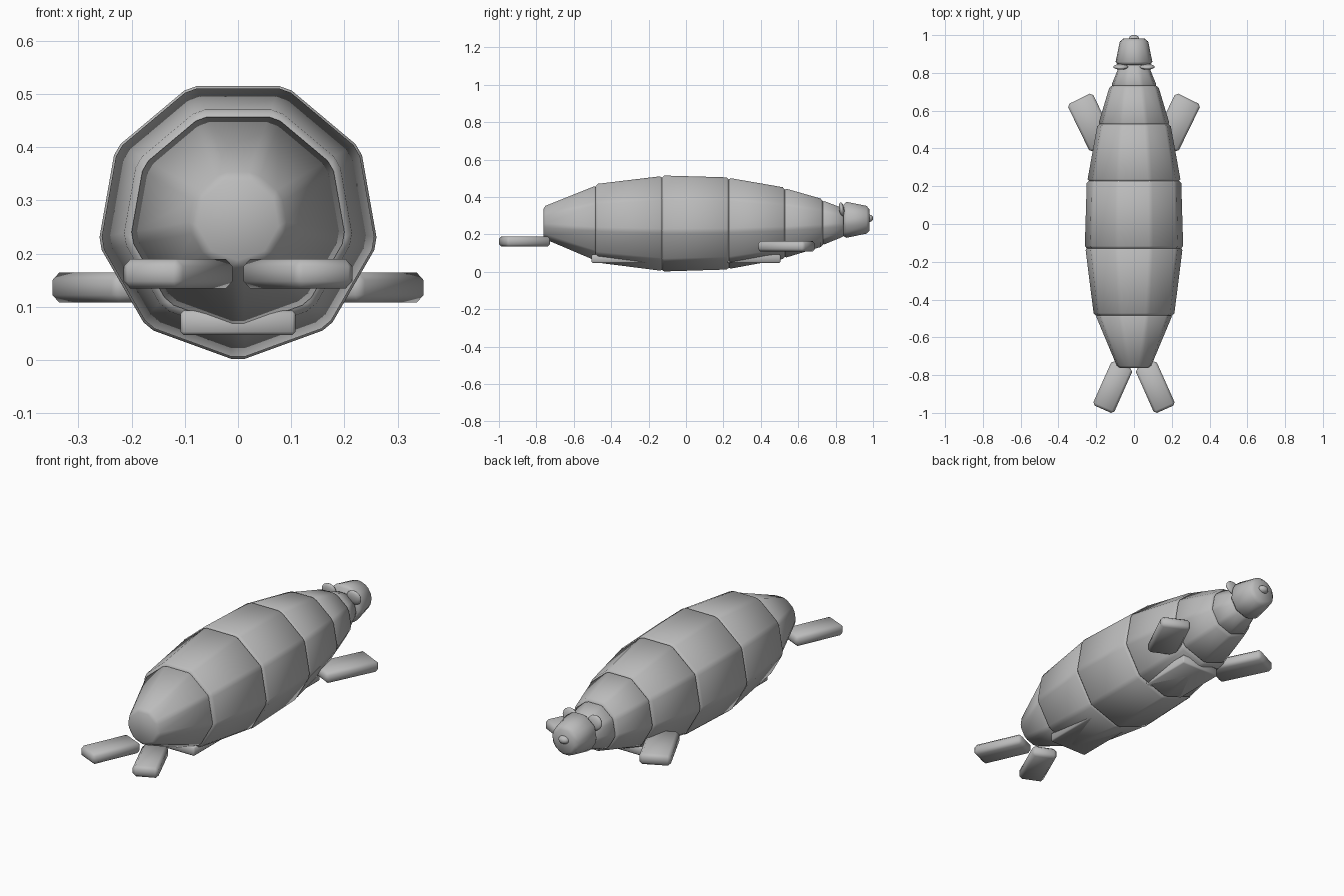
import bpy, math
from mathutils import Matrix

if "Cube" in bpy.data.objects:
    bpy.data.objects.remove(bpy.data.objects["Cube"])

grey = bpy.data.materials.new("plain grey")
grey.diffuse_color = (0.5, 0.5, 0.5, 1)
grey.use_nodes = True
grey.node_tree.nodes["Principled BSDF"].inputs["Base Color"].default_value = grey.diffuse_color


def finish(obj, name, bevel=0.0):
    obj.name = name
    obj.data.materials.append(grey)
    bpy.ops.object.select_all(action='DESELECT')
    obj.select_set(True)
    bpy.context.view_layer.objects.active = obj
    bpy.ops.object.transform_apply(location=False, rotation=True, scale=True)
    bpy.ops.object.shade_smooth()
    if bevel:
        mod = obj.modifiers.new("chamfer", 'BEVEL')
        mod.width = bevel
        mod.segments = 1
        mod.limit_method = 'ANGLE'
        mod.angle_limit = math.radians(25)
    return obj


def segment(name, y0, y1, r0, r1, z, bevel, sides=9):
    """Tapered nine-sided drum along y with one corner straight down."""
    bpy.ops.mesh.primitive_cone_add(vertices=sides, radius1=r0, radius2=r1, depth=y1 - y0)
    obj = bpy.context.object
    # first cone corner lies on +y; after the turn it points down
    obj.data.transform(Matrix.Rotation(math.radians(-90), 4, 'X'))
    obj.location = (0, (y0 + y1) / 2, z)
    return finish(obj, name, bevel)


def slab(name, size, loc, turn, bevel):
    bpy.ops.mesh.primitive_cube_add(size=1, location=loc)
    obj = bpy.context.object
    obj.scale = size
    obj.rotation_euler.z = turn
    return finish(obj, name, bevel)


def ball(name, size, loc, tilt=0):
    bpy.ops.mesh.primitive_uv_sphere_add(segments=16, ring_count=8, radius=1, location=loc)
    obj = bpy.context.object
    obj.scale = size
    obj.rotation_euler.x = tilt
    return finish(obj, name)


# Jointed body, from the rear end to the neck
CZ = 0.264
segment("rear_segment", -0.762, -0.48, 0.09, 0.21, CZ, 0.012)
segment("hip_segment", -0.485, -0.125, 0.218, 0.264, CZ, 0.013)
segment("middle_segment", -0.13, 0.23, 0.267, 0.256, CZ, 0.013)
segment("chest_segment", 0.225, 0.53, 0.254, 0.198, CZ, 0.013)
segment("shoulder_segment", 0.525, 0.732, 0.195, 0.132, CZ, 0.012)
segment("neck_segment", 0.728, 0.845, 0.126, 0.078, CZ, 0.011)

# Head, nose and ears
segment("head", 0.843, 0.981, 0.105, 0.076, 0.278, 0.016)
ball("nose", (0.028, 0.022, 0.02), (0, 0.979, 0.286))
for side, word in ((-1, "left"), (1, "right")):
    ball(word + "_ear", (0.04, 0.014, 0.037), (side * 0.07, 0.832, 0.335), 0.15)

    # Paddle-like flippers, splayed outwards
    slab(word + "_front_flipper", (0.148, 0.28, 0.056),
         (side * 0.227, 0.5375, 0.136), -side * math.radians(26), 0.014)
    slab(word + "_tail_flipper", (0.122, 0.257, 0.056),
         (side * 0.1125, -0.8635, 0.162), side * math.radians(24), 0.014)

# Flat belly runner, mostly sunk in the body
slab("belly_plate", (0.216, 1.01, 0.046), (0, 0, 0.07), 0, 0.006)
